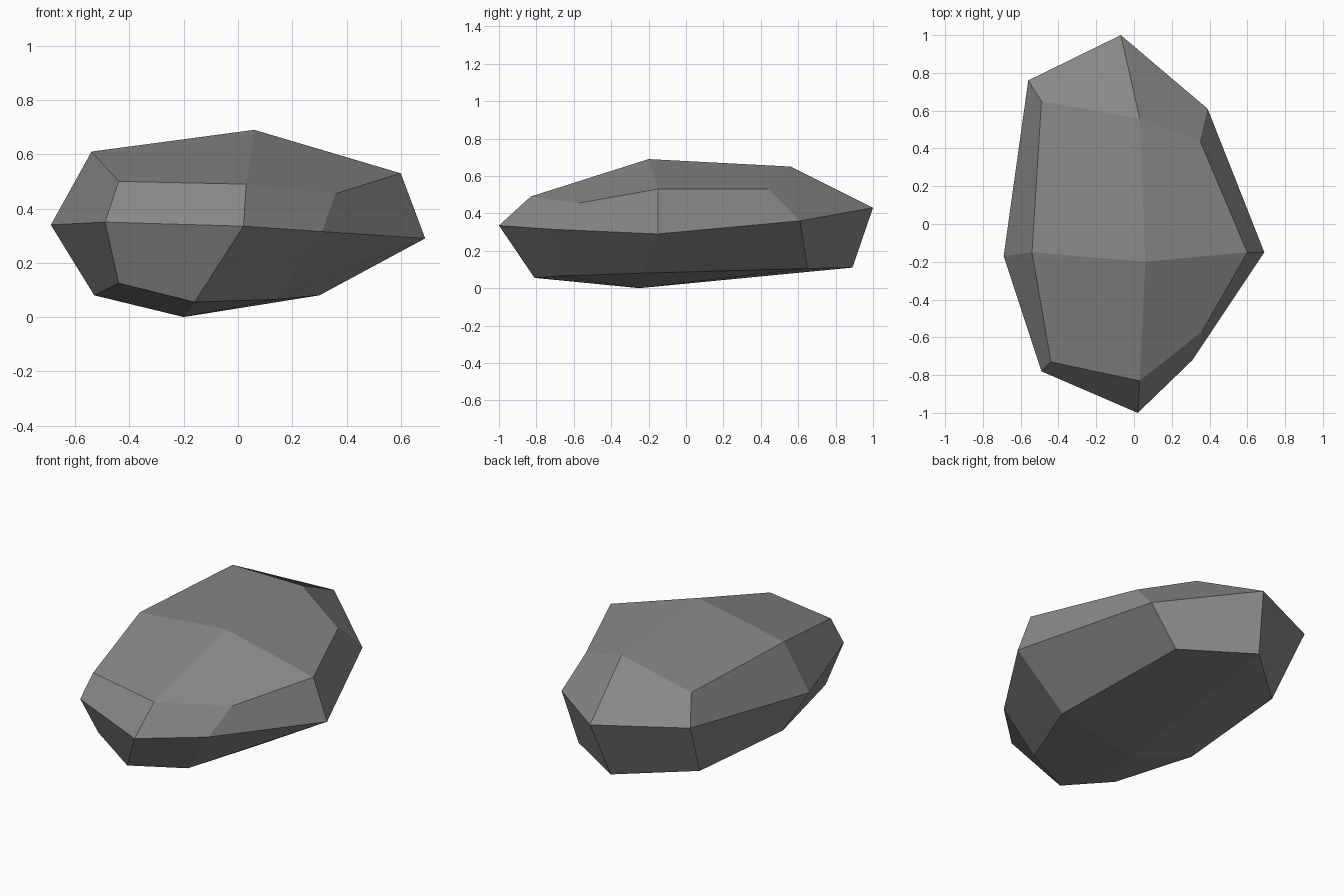
import bpy

# Eight-point rings, running front, front right, right, ... front left
bottom_ring = [(-0.16, -0.81, 0.055), (0.14, -0.67, 0.065), (0.30, -0.24, 0.08), (0.25, 0.65, 0.105),
               (-0.13, 0.89, 0.11), (-0.49, 0.57, 0.105), (-0.53, -0.15, 0.08), (-0.44, -0.68, 0.125)]
middle_ring = [(0.02, -1.0, 0.335), (0.31, -0.72, 0.315), (0.69, -0.15, 0.29), (0.39, 0.61, 0.36),
               (-0.07, 1.0, 0.43), (-0.56, 0.76, 0.45), (-0.69, -0.17, 0.34), (-0.49, -0.78, 0.35)]
top_ring = [(0.03, -0.83, 0.49), (0.36, -0.57, 0.455), (0.60, -0.15, 0.53), (0.35, 0.44, 0.53),
            (0.03, 0.56, 0.65), (-0.49, 0.65, 0.60), (-0.54, -0.15, 0.61), (-0.44, -0.73, 0.50)]
base_point = (-0.20, -0.25, 0.0)
peak = (0.06, -0.20, 0.69)

verts = bottom_ring + middle_ring + top_ring + [base_point, peak]
faces = []

# Side facets between neighbouring rings
for start in (0, 8):
    for i in range(8):
        j = (i + 1) % 8
        faces.append((start + i, start + j, start + 8 + j, start + 8 + i))

# Four facets closing the underside and four closing the top
for i in range(0, 8, 2):
    j, k = i + 1, (i + 2) % 8
    faces.append((24, k, j, i))
    faces.append((25, 16 + i, 16 + j, 16 + k))

mesh = bpy.data.meshes.new("rock")
mesh.from_pydata(verts, [], faces)
mesh.update()

# Plain grey stone, flat shaded
stone = bpy.data.materials.new("grey stone")
stone.diffuse_color = (0.25, 0.245, 0.245, 1.0)
mesh.materials.append(stone)

rock = bpy.data.objects.new("rock", mesh)
bpy.context.collection.objects.link(rock)
